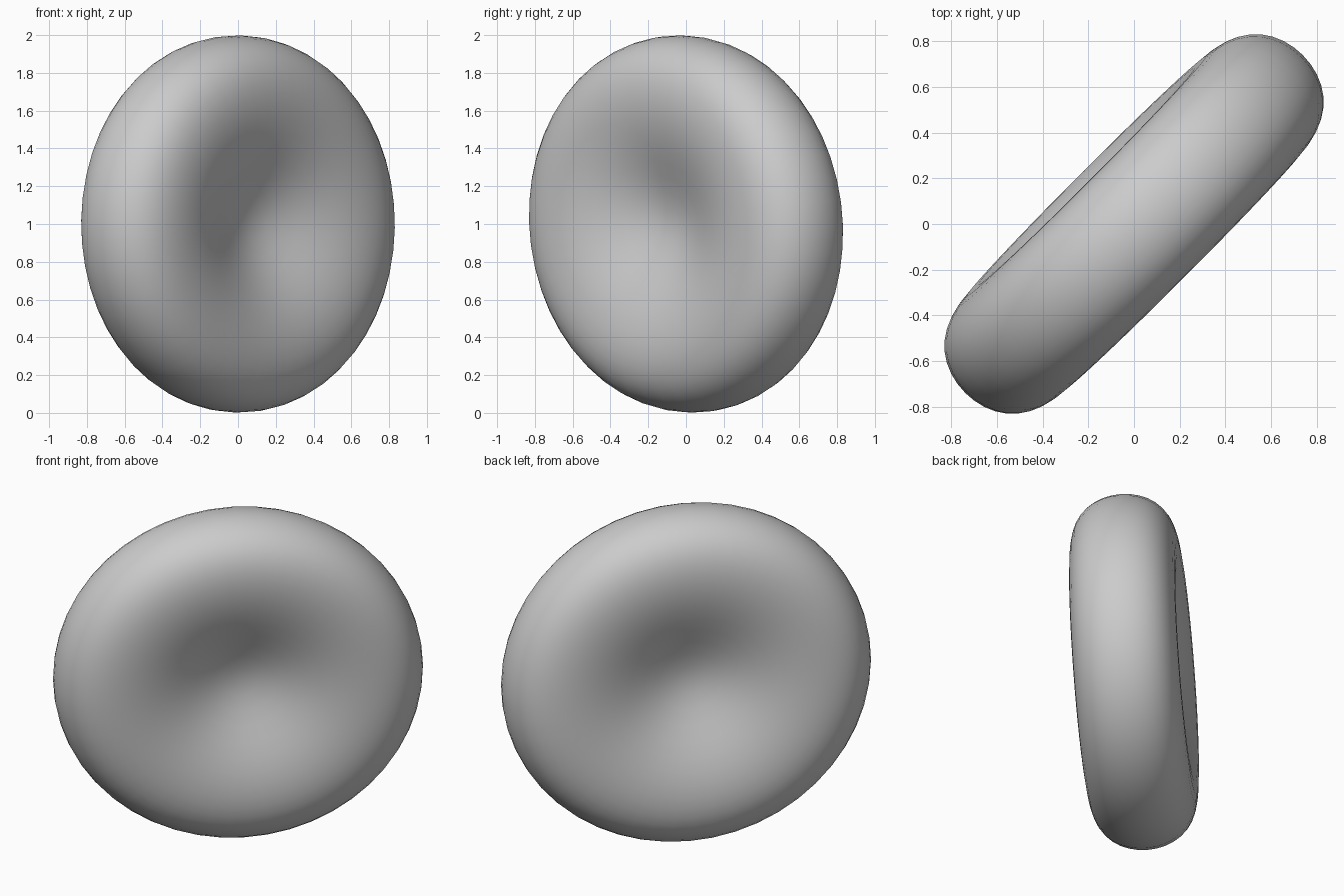
import bpy
import bmesh
from math import sin, cos, pi, radians, sqrt, exp
from mathutils import Matrix

cube = bpy.data.objects.get("Cube")
if cube:
    bpy.data.objects.remove(cube, do_unlink=True)

SEGMENTS = 48
RINGS = 36
LONG_RADIUS, SHORT_RADIUS = 1.05, 0.995
RIM, DENT, DENT_WIDTH = 0.322, 0.21, 0.42

# Plain grey material
grey = bpy.data.materials.new("plain grey")
grey.use_nodes = True
colour = (0.6, 0.6, 0.6, 1)
grey.diffuse_color = colour
grey.node_tree.nodes["Principled BSDF"].inputs["Base Color"].default_value = colour


def half_thickness(r):
    """Rounded slab with a soft dent in the middle."""
    return RIM * sqrt(max(0, 1 - r ** 7)) - DENT * exp(-(r / DENT_WIDTH) ** 2) * (1 - r ** 7)


def oval_ring(bm, t):
    """One oval ring; t runs from one dished face round the rim to the other."""
    r = sin(t)
    z = half_thickness(r) * (1 if cos(t) > 0 else -1)
    turns = [2 * pi * i / SEGMENTS for i in range(SEGMENTS)]
    return [bm.verts.new((LONG_RADIUS * r * cos(a), SHORT_RADIUS * r * sin(a), z))
            for a in turns]


# Rings joined by quads, with a fan of triangles at each dent centre
bm = bmesh.new()
rings = [oval_ring(bm, pi * i / RINGS) for i in range(1, RINGS)]
poles = [bm.verts.new((0, 0, side * (RIM - DENT))) for side in (1, -1)]
for i in range(SEGMENTS):
    j = (i + 1) % SEGMENTS
    for upper, lower in zip(rings, rings[1:]):
        bm.faces.new((upper[i], lower[i], lower[j], upper[j]))
    bm.faces.new((poles[0], rings[0][i], rings[0][j]))
    bm.faces.new((poles[1], rings[-1][j], rings[-1][i]))
bmesh.ops.recalc_face_normals(bm, faces=bm.faces)

# Stood on edge, leaning a little and turned diagonally
bm.transform(Matrix.Translation((0, 0, 1)) @ Matrix.Rotation(radians(45), 4, "Z")
             @ Matrix.Rotation(radians(92), 4, "X") @ Matrix.Rotation(radians(-15), 4, "Z"))

mesh = bpy.data.meshes.new("dished_disc")
bm.to_mesh(mesh)
bm.free()
mesh.materials.append(grey)
disc = bpy.data.objects.new("dished_disc", mesh)
bpy.context.collection.objects.link(disc)

# Smooth shading over the whole disc
bpy.context.view_layer.objects.active = disc
disc.select_set(True)
bpy.ops.object.shade_smooth()
